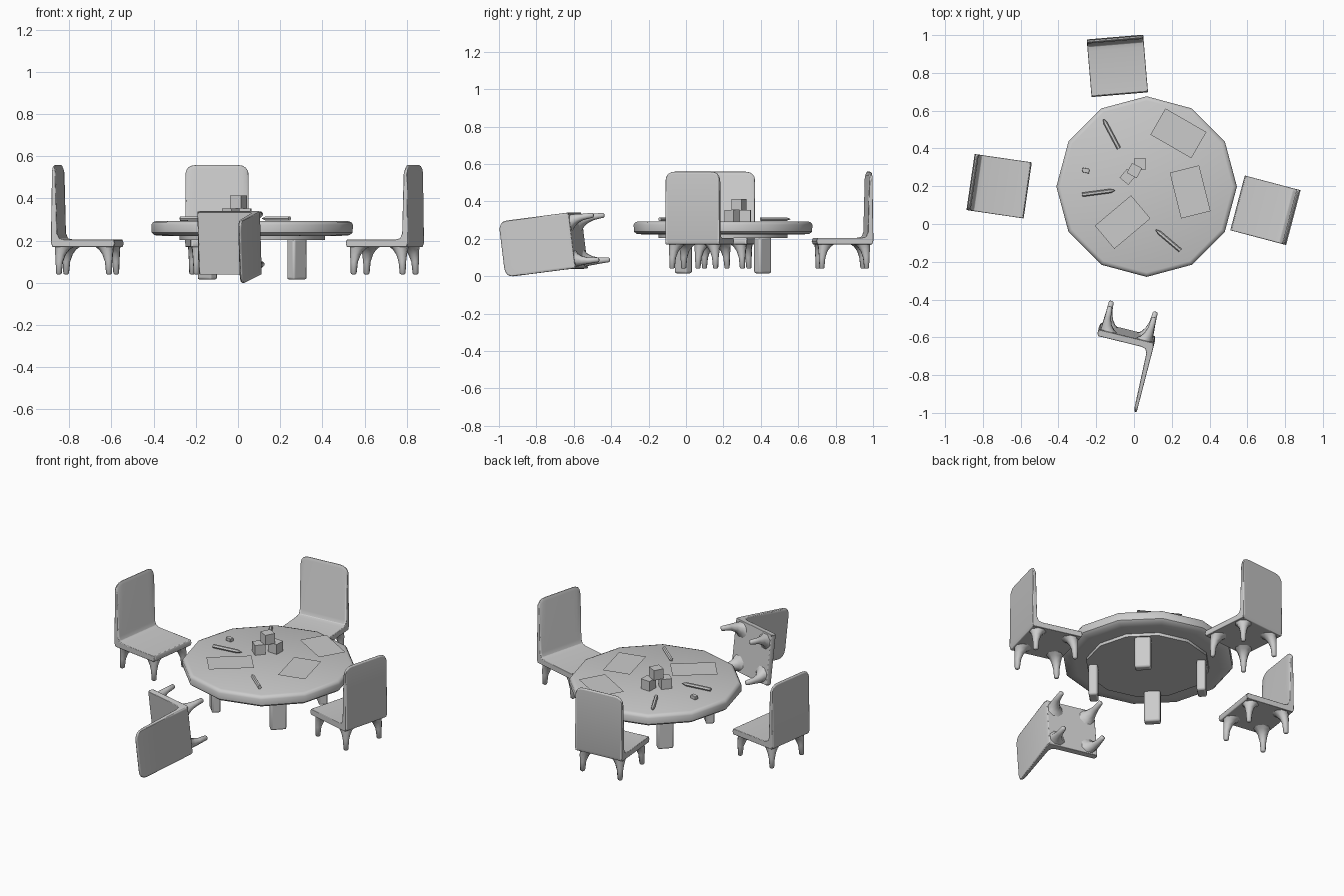
import bpy, bmesh
from math import sin, cos, pi, radians
from mathutils import Matrix, Vector

if "Cube" in bpy.data.objects:
    bpy.data.objects.remove(bpy.data.objects["Cube"])


def loft(name, rings, world=Matrix(), bevel=0, angle=40):
    """Skin closed rings of equal length, cap both ends."""
    bm = bmesh.new()
    rows = [[bm.verts.new(p) for p in r] for r in rings]
    n = len(rows[0])
    for a, b in zip(rows, rows[1:]):
        for i in range(n):
            j = (i + 1) % n
            bm.faces.new((a[i], a[j], b[j], b[i]))
    bm.faces.new(rows[0][::-1])
    bm.faces.new(rows[-1])
    return finish(name, bm, world, bevel, angle)


def finish(name, bm, world, bevel=0, angle=40):
    bmesh.ops.recalc_face_normals(bm, faces=bm.faces)
    me = bpy.data.meshes.new(name)
    bm.to_mesh(me)
    bm.free()
    ob = bpy.data.objects.new(name, me)
    bpy.context.collection.objects.link(ob)
    ob.matrix_world = world
    if bevel:
        m = ob.modifiers.new("bevel", 'BEVEL')
        m.width, m.segments, m.limit_method = bevel, 2, 'ANGLE'
        m.angle_limit = radians(40)
    bpy.ops.object.select_all(action='DESELECT')
    ob.select_set(True)
    bpy.context.view_layer.objects.active = ob
    bpy.ops.object.shade_smooth_by_angle(angle=radians(angle))
    return ob


def ring(r, z, n, x=0, y=0, start=0):
    return [(x + r * cos(start + 2 * pi * i / n), y + r * sin(start + 2 * pi * i / n), z)
            for i in range(n)]


def place(x, y, z, deg):
    return Matrix.Translation((x, y, z)) @ Matrix.Rotation(radians(deg), 4, 'Z')


def box(name, size, world, bevel=0):
    bm = bmesh.new()
    bmesh.ops.create_cube(bm, size=1)
    bmesh.ops.scale(bm, vec=size, verts=bm.verts)
    return finish(name, bm, world, bevel)


# Round twelve-sided table with a rounded rim and a shallow apron
CX, CY = 0.067, 0.198
table = [(.41, .222), (.462, .226), (.476, .238), (.478, .275), (.47, .288), (.455, .293)]
loft("table_top", [ring(r, z, 12) for r, z in table], place(CX, CY, 0, 0), angle=45)
loft("table_apron", [ring(.345, z, 12) for z in (.204, .224)], place(CX, CY, 0, 0))
for k in range(4):
    a = pi / 4 + k * pi / 2
    box("table_leg", (.05, .09, .195),
        place(CX + .3 * cos(a), CY + .3 * sin(a), .1125, 45 + 90 * k), .01)

# Chair: L-shaped seat and back skinned across its width, then four flared legs
SIDE = [(.146, .13), (.152, .147), (.146, .165), (-.09, .165), (-.115, .171), (-.125, .195),
        (-.132, .5), (-.14, .52), (-.149, .513), (-.154, .15), (-.147, .13)]
HALF = [(.15, .045), (.147, .027), (.137, .012), (.12, .003), (.1, 0)]
COLS = [(-y, d) for y, d in HALF] + HALF[::-1]
LEG = [(.008, 0, .12), (.014, .005, .12), (.018, .06, .118), (.026, .095, .113),
       (.036, .118, .105), (.05, .134, .095)]


def chair(name, world):
    loft(name + "_seat_and_back",
         [[(x, y, z - (d if z > .49 else 0)) for x, z in SIDE] for y, d in COLS],
         world, .005, 50)
    for sx in (-1, 1):
        for sy in (-1, 1):
            loft(name + "_leg", [ring(r, z, 8, sx * o, sy * o, pi / 8) for r, z, o in LEG],
                 world, 0, 60)


chair("back_chair", place(-.088, .836, .04, -85.2))
chair("left_chair", place(-.713, .2, .04, -8.3))
chair("right_chair", place(.695, .073, .04, 165.2))

# Chair tipped on its side
up = Vector((-.235, -.964, -.125)).normalized()
fwd = Vector((-.97, .24, 0))
fwd = (fwd - up * fwd.dot(up)).normalized()
side = up.cross(fwd)
rot = Matrix((fwd, side, up)).transposed().to_4x4()
chair("fallen_chair", Matrix.Translation(Vector((-.045, -.61, .187)) - up * .165) @ rot)

# Toy blocks
B = .06
box("block", (B, B, B), place(-.034, .249, .293 + B / 2, 50))
box("block", (B, B, B), place(.032, .317, .293 + B / 2, -3))
box("top_block", (B, B, B), place(.002, .283, .293 + B * 1.5, 62))

# Sheets of paper
for x, y, deg in ((.235, .48, -30), (.297, .17, -76), (-.06, .01, 40)):
    bm = bmesh.new()
    bmesh.ops.create_grid(bm, x_segments=1, y_segments=1, size=.5)
    bmesh.ops.scale(bm, vec=(.25, .16, 1), verts=bm.verts)
    finish("paper_sheet", bm, place(x, y, .317, deg))

# Hexagonal pencils, pointed at the second end
for a, b in (((-.08, .40), (-.163, .557)), ((-.275, .155), (-.1, .178)),
             ((.245, -.14), (.115, -.03))):
    v = Vector((b[0] - a[0], b[1] - a[1], 0))
    L = v.length
    q = v.to_track_quat('Z', 'Y').to_matrix().to_4x4()
    loft("pencil", [ring(.011, 0, 6), ring(.011, L - .025, 6), ring(.002, L, 6)],
         Matrix.Translation((a[0], a[1], .305)) @ q)

# Eraser
box("eraser", (.037, .024, .02), place(-.255, .283, .304, -12), .002)
